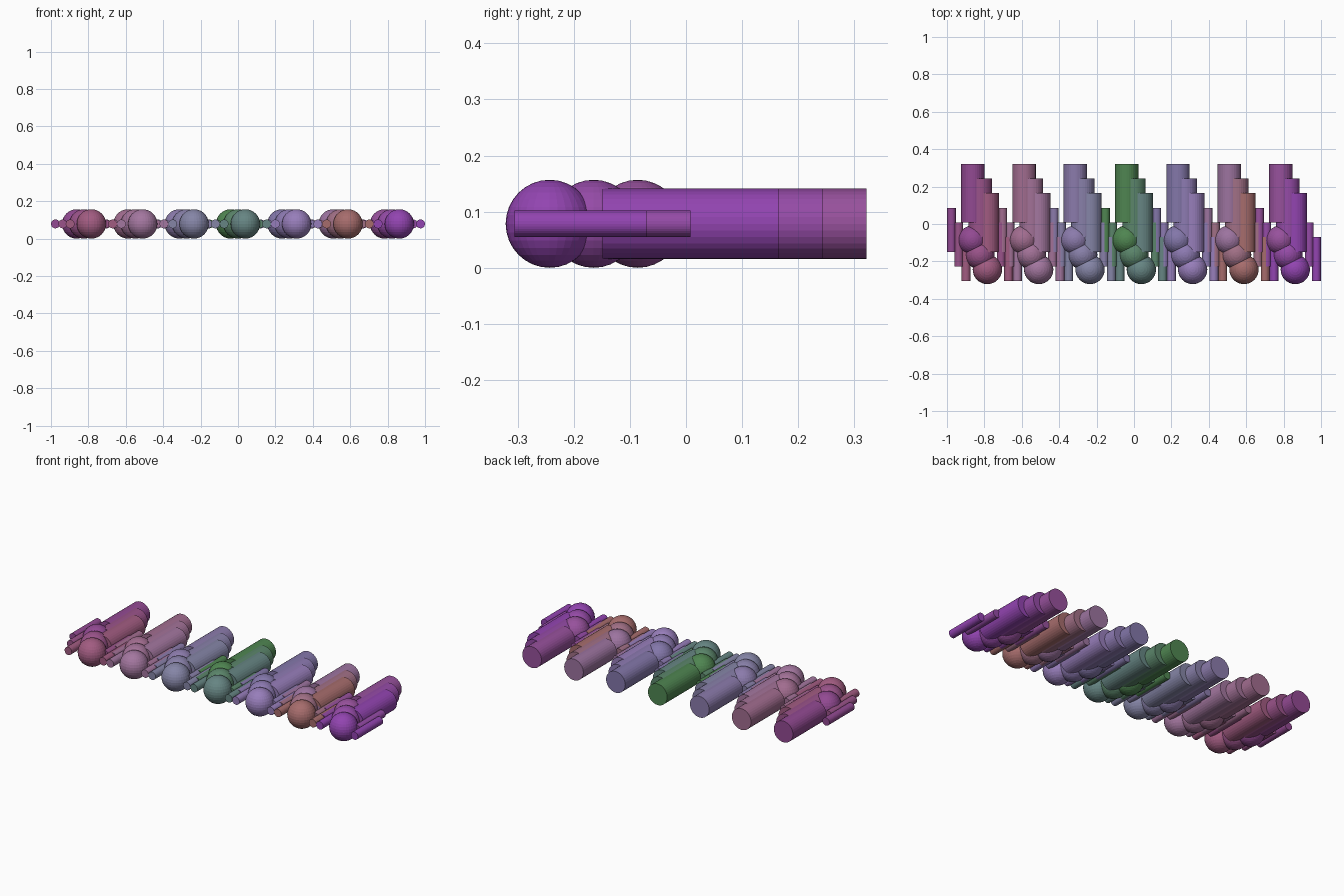
import bpy, math

if "Cube" in bpy.data.objects:
    bpy.data.objects.remove(bpy.data.objects["Cube"])

R = 0.0784            # head radius, the module for everything else
LIE = (math.radians(90), 0, 0)

# first and last figure colour of each row (sRGB); the middle one is blended
ROWS = [((145, 75, 145), (160, 92, 128)),
        ((160, 108, 142), (162, 118, 158)),
        ((138, 122, 170), (132, 132, 165)),
        ((80, 132, 82), (102, 132, 130)),
        ((130, 118, 168), (150, 125, 185)),
        ((155, 115, 158), (165, 108, 108)),
        ((150, 82, 155), (145, 70, 175))]


def make_material(name, rgb):
    mat = bpy.data.materials.new(name)
    mat.diffuse_color = (*[(c / 255) ** 2.2 for c in rgb], 1)
    mat.use_nodes = True
    mat.node_tree.nodes["Principled BSDF"].inputs["Base Color"].default_value = mat.diffuse_color
    return mat


def finish(name, mat):
    ob = bpy.context.object
    ob.name = name
    ob.data.materials.append(mat)


def rod(name, x, y, radius, length, mat):
    bpy.ops.mesh.primitive_cylinder_add(vertices=32, radius=radius, depth=length,
                                        location=(x, y, R), rotation=LIE)
    finish(name, mat)


def figure(tag, x, y, mat):
    # head, trunk and two raised arms, lying along y
    bpy.ops.mesh.primitive_uv_sphere_add(segments=32, ring_count=16, radius=R,
                                         location=(x, y - 1.1 * R, R))
    finish("head_" + tag, mat)
    rod("body_" + tag, x, y + 2.1 * R, 0.8 * R, 4 * R, mat)
    for side, s in (("left", -1), ("right", 1)):
        rod(f"arm_{side}_{tag}", x + s * 1.45 * R, y - 0.4 * R, 0.3 * R, 3 * R, mat)


# seven rows of three staggered figures
for g, (first, last) in enumerate(ROWS):
    for i in range(3):
        rgb = [a + (b - a) * i / 2 for a, b in zip(first, last)]
        tag = f"{g + 1}_{i + 1}"
        figure(tag, (g - 3) * 3.5 * R + (i - 1) * 0.5 * R, -i * R,
               make_material("colour_" + tag, rgb))
